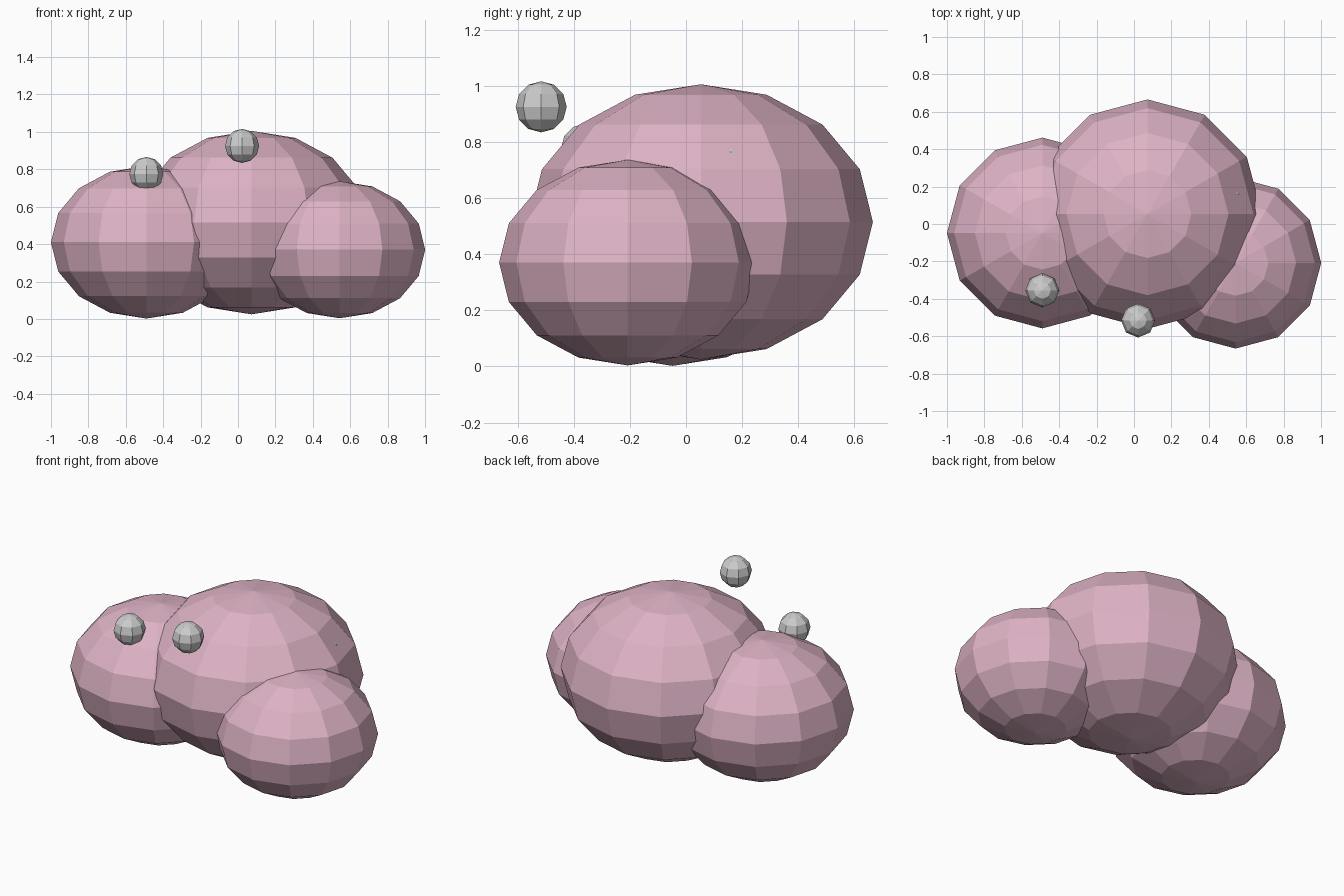
import bpy

if "Cube" in bpy.data.objects:
    bpy.data.objects.remove(bpy.data.objects["Cube"], do_unlink=True)


def make_material(name, rgb):
    mat = bpy.data.materials.new(name)
    mat.use_nodes = True
    mat.diffuse_color = (*rgb, 1)
    mat.node_tree.nodes["Principled BSDF"].inputs["Base Color"].default_value = (*rgb, 1)
    return mat


pink = make_material("dusty pink", (0.73, 0.45, 0.56))
grey = make_material("light grey", (0.6, 0.6, 0.6))


def ball(name, centre, radius, mat, segments, rings, squash=1.0):
    """Flat-shaded low-poly sphere, optionally flattened along z."""
    bpy.ops.mesh.primitive_uv_sphere_add(
        segments=segments, ring_count=rings, radius=radius, location=centre)
    obj = bpy.context.object
    obj.name = name
    obj.scale.z = squash
    obj.data.materials.append(mat)
    bpy.ops.object.shade_flat()


# Three squashed, overlapping puffs
for name, centre, radius in (
    ("middle_puff", (0.072, 0.053, 0.515), 0.613),
    ("right_puff", (-0.49, -0.048, 0.41), 0.51),
    ("left_puff", (0.543, -0.208, 0.37), 0.458),
):
    ball(name, centre, radius, pink, 12, 8, 0.8)

# Small beads, the last one almost buried in the middle puff
for name, centre in (
    ("middle_bead", (0.022, -0.516, 0.925)),
    ("right_bead", (-0.49, -0.355, 0.775)),
    ("buried_bead", (0.481, 0.16, 0.72)),
):
    ball(name, centre, 0.091, grey, 8, 6)
